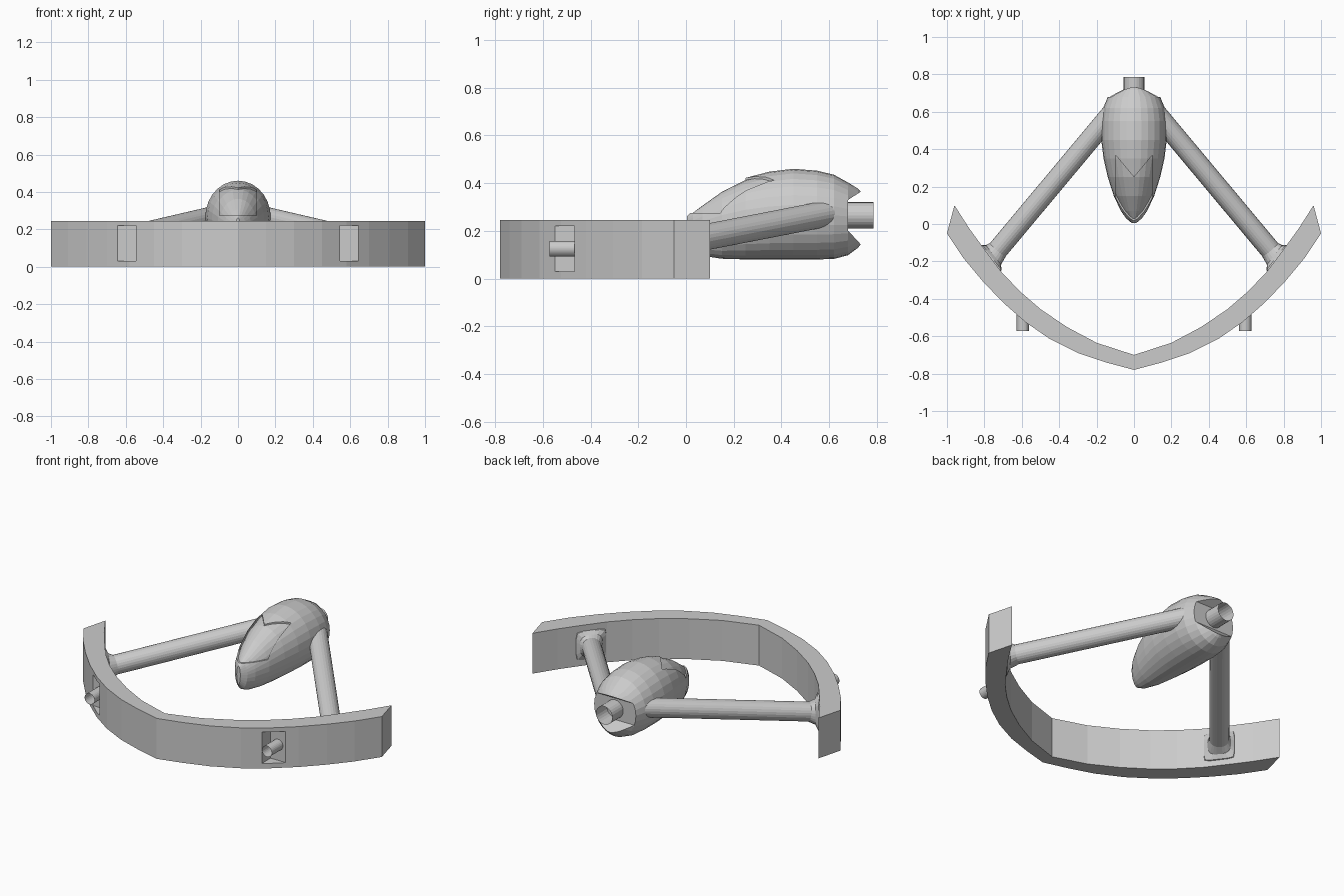
import bpy, bmesh, math
from mathutils import Vector

if "Cube" in bpy.data.objects:
    bpy.data.objects.remove(bpy.data.objects["Cube"])


def make_object(name, bm):
    bmesh.ops.recalc_face_normals(bm, faces=bm.faces[:])
    mesh = bpy.data.meshes.new(name)
    bm.to_mesh(mesh)
    bm.free()
    obj = bpy.data.objects.new(name, mesh)
    bpy.context.collection.objects.link(obj)
    return obj


def loft(name, rings, caps=True):
    bm = bmesh.new()
    loops = [[bm.verts.new(p) for p in ring] for ring in rings]
    n = len(loops[0])
    for a, b in zip(loops, loops[1:]):
        for i in range(n):
            j = (i + 1) % n
            bm.faces.new((a[i], a[j], b[j], b[i]))
    if caps:
        bm.faces.new(loops[0])
        bm.faces.new(loops[-1])
    return make_object(name, bm)


def ring(center, axis, radius, n=24, power=2.0):
    """Circle, or rounded square when power is high, around an axis."""
    axis = Vector(axis).normalized()
    side = axis.cross(Vector((0, 0, 1))).normalized()
    up = side.cross(axis)
    pts = []
    for i in range(n):
        a = 2 * math.pi * i / n
        c, s = math.cos(a), math.sin(a)
        r = radius / (abs(c) ** power + abs(s) ** power) ** (1 / power)
        pts.append(Vector(center) + side * c * r + up * s * r)
    return pts


def cut(obj, cutter):
    mod = obj.modifiers.new("cut", 'BOOLEAN')
    mod.operation, mod.solver, mod.object = 'DIFFERENCE', 'EXACT', cutter
    bpy.context.view_layer.objects.active = obj
    bpy.ops.object.modifier_apply(modifier=mod.name)
    bpy.data.objects.remove(cutter, do_unlink=True)


# Curved front wing: half outline mirrored across x = 0
outer = [(1, -.05), (.91, -.185), (.81, -.305), (.70, -.42), (.58, -.525),
         (.45, -.615), (.30, -.69), (.15, -.74), (0, -.78)]
inner = [(.96, .10), (.88, -.025), (.80, -.135), (.71, -.255), (.61, -.36),
         (.50, -.455), (.36, -.55), (.20, -.635), (0, -.70)]


def mirrored(half):
    return half + [(-x, y) for x, y in reversed(half[:-1])]


wing = loft("front_wing", [[(ox, oy, 0), (ox, oy, .245), (ix, iy, .245), (ix, iy, 0)]
                           for (ox, oy), (ix, iy) in zip(mirrored(outer), mirrored(inner))])

# Gun recesses and open barrels
for s, side in ((-1, "left"), (1, "right")):
    slot = loft("slot_cutter", [[(s * .595 + dx, y, z) for dx, z in
                ((-.05, .03), (.05, .03), (.05, .22), (-.05, .22))] for y in (-.8, -.466)])
    cut(wing, slot)
    loft("gun_barrel_" + side, [ring((s * .595, y, .125), (0, 1, 0), .033)
                                for y in (-.573, -.46)], caps=False)

# Body pod: y, half width, bottom, widest height, top
sections = [(.005, .012, .15, .21, .262), (.03, .042, .115, .21, .285),
            (.07, .070, .095, .22, .315), (.15, .108, .083, .235, .372),
            (.25, .140, .08, .25, .422), (.35, .163, .08, .26, .448),
            (.45, .175, .08, .265, .46), (.55, .175, .08, .265, .452),
            (.62, .165, .082, .265, .435), (.68, .140, .098, .26, .402),
            (.72, .085, .128, .26, .377), (.75, .02, .165, .26, .345)]


def pod_rings(rows, inset=0.0, n=28):
    rings = []
    for y, w, lo, mid, hi in rows:
        pts = []
        for i in range(n):
            a = 2 * math.pi * i / n
            h = hi - mid if math.sin(a) > 0 else mid - lo
            pts.append(((w - inset) * math.cos(a), y, mid + (h - inset) * math.sin(a)))
        rings.append(pts)
    return rings


pod = loft("body_pod", pod_rings(sections))

# Canopy: opening cut in the pod shell, with a slightly sunken window inside
outline = [(-.10, -.1), (.10, -.1), (.10, .37), (0, .25), (-.10, .37)]
cut(pod, loft("canopy_cutter", [[(x, y, z) for x, y in outline] for z in (.275, .6)]))
loft("canopy_window", pod_rings(sections[:7], .009))

# Flared notch at the tail
notch = [(.68, .20), (.68, .33), (.80, .407), (.80, .07)]
cut(pod, loft("tail_cutter", [[(x, y, z) for y, z in notch] for x in (-.3, .3)]))

# Open exhaust pipe
loft("exhaust_pipe", [ring((0, y, .265), (0, 1, 0), .055) for y in (.67, .785)], caps=False)

# Struts from pod to wing, with flared feet
for s, side in ((-1, "left"), (1, "right")):
    foot = Vector((s * .765, -.182, .122))
    top = Vector((s * .12, .59, .272))
    axis = top - foot
    loft("strut_" + side, [ring(foot - axis * .02, axis, .055), ring(top, axis, .055)])
    normal = Vector((-s * .79, .61, 0))
    along = axis.normalized()
    loft("strut_foot_" + side, [
        ring(foot - normal * .012, normal, .09, power=14),
        ring(foot + normal * .006, normal, .085, power=10),
        ring(foot + along * .022, normal, .066, power=3),
        ring(foot + along * .06, axis, .055)])
